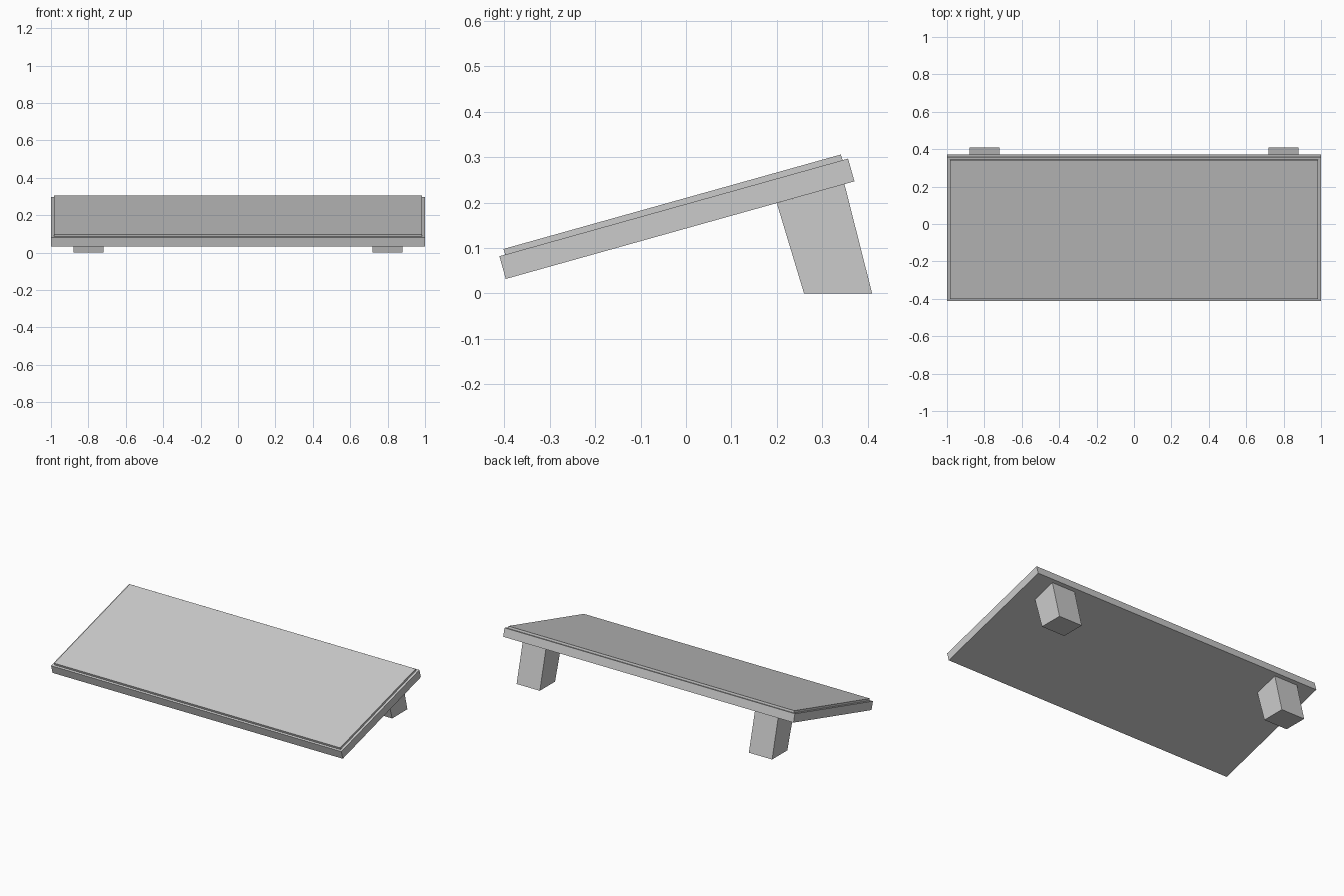
import bpy, bmesh
from mathutils import Vector

if "Cube" in bpy.data.objects:
    bpy.data.objects.remove(bpy.data.objects["Cube"])


def extrude_profile(name, pts, x0, x1):
    """Extrude a (y, z) side profile between two x positions."""
    bm = bmesh.new()
    face = bm.faces.new([bm.verts.new((x0, y, z)) for y, z in pts])
    ext = bmesh.ops.extrude_face_region(bm, geom=[face])
    moved = [g for g in ext["geom"] if isinstance(g, bmesh.types.BMVert)]
    bmesh.ops.translate(bm, verts=moved, vec=Vector((x1 - x0, 0, 0)))
    bmesh.ops.recalc_face_normals(bm, faces=bm.faces)
    mesh = bpy.data.meshes.new(name)
    bm.to_mesh(mesh)
    bm.free()
    obj = bpy.data.objects.new(name, mesh)
    bpy.context.collection.objects.link(obj)
    return obj


# tilted base slab
extrude_profile("base_slab", [(-0.411, 0.082), (-0.397, 0.032),
                              (0.371, 0.247), (0.357, 0.297)], -1, 1)

# thin raised top panel, slightly inset from the slab edges
extrude_profile("top_panel", [(-0.402, 0.098), (-0.398, 0.0845),
                              (0.345, 0.293), (0.341, 0.306)], -0.985, 0.985)

# pair of tapered rear feet
for side, x0 in (("left", -0.88), ("right", 0.72)):
    extrude_profile(side + "_rear_foot", [(0.2, 0.199), (0.26, 0),
                                          (0.41, 0), (0.349, 0.241)], x0, x0 + 0.16)
